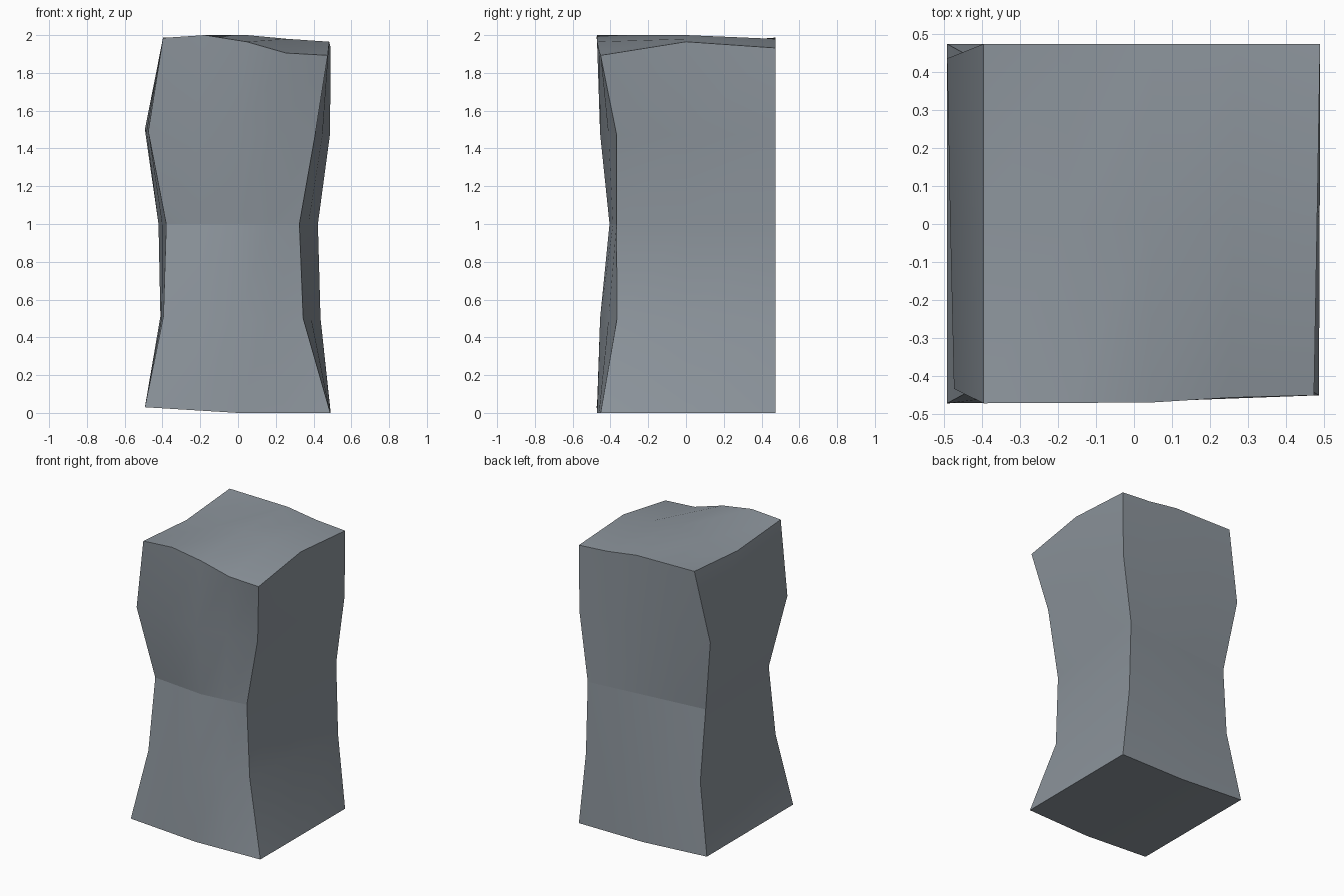
import bpy, bmesh
from mathutils import Vector

if "Cube" in bpy.data.objects:
    bpy.data.objects.remove(bpy.data.objects["Cube"])

# Outline control points (x, y) per height level, in the order:
# front-left, front-mid, front-right, right-mid, back-right, back-mid, back-left, left-mid
LEVELS = [
    [(-.493, -.473), (0, -.47), (.488, -.452), (.49, 0), (.491, .475), (0, .475), (-.493, .475), (-.493, 0)],
    [(-.395, -.42), (0, -.455), (.345, -.365), (.388, 0), (.437, .475), (0, .455), (-.411, .43), (-.404, 0)],
    [(-.38, -.366), (0, -.405), (.325, -.368), (.373, 0), (.423, .475), (0, .43), (-.421, .385), (-.402, 0)],
    [(-.475, -.435), (0, -.455), (.408, -.367), (.447, 0), (.487, .475), (0, .46), (-.493, .437), (-.485, 0)],
    [(-.397, -.473), (.045, -.471), (.475, -.452), (.483, 0), (.491, .475), (.05, .475), (-.397, .475), (-.397, 0)],
]
HEIGHTS = [
    [.03, 0, 0, 0, 0, 0, .03, .03],
    [.51, .5, .5, .5, .5, .5, .51, .51],
    [1.0] * 8,
    [1.49, 1.48, 1.47, 1.47, 1.475, 1.48, 1.5, 1.49],
    [1.985, 1.965, 1.893, 1.965, 1.932, 1.98, 1.987, 1.95],
]


def ring_points(xy, zs):
    """Twelve-point ring: the wide sides get extra quarter points."""
    p = [Vector((x, y, z)) for (x, y), z in zip(xy, zs)]
    return [p[0], (p[0] + p[1]) / 2, p[1], (p[1] + p[2]) / 2, p[2], p[3],
            p[4], (p[4] + p[5]) / 2, p[5], (p[5] + p[6]) / 2, p[6], p[7]]


bm = bmesh.new()
points = [ring_points(xy, zs) for xy, zs in zip(LEVELS, HEIGHTS)]
points[4][1].z = 2.0                             # wavy front and back rims
points[4][3] = Vector((.255, -.458, 1.905))
points[4][7].z = 1.948
rings = [[bm.verts.new(p) for p in ring] for ring in points]

# Side walls
for lower, upper in zip(rings, rings[1:]):
    for i in range(12):
        j = (i + 1) % 12
        bm.faces.new((lower[i], lower[j], upper[j], upper[i]))


def cap(ring, centre_z, flip):
    """Close a ring with a 4 x 2 grid of quads."""
    mid = [bm.verts.new(((ring[i].co.x + ring[10 - i].co.x) / 2, 0, z))
           for i, z in zip((1, 2, 3), centre_z)]
    rows = [ring[0:5], [ring[11]] + mid + [ring[5]], ring[10:5:-1]]
    for a, b in zip(rows, rows[1:]):
        for i in range(4):
            quad = [a[i], a[i + 1], b[i + 1], b[i]]
            bm.faces.new(quad[::-1] if flip else quad)


# Top and bottom
cap(rings[4], (1.965, 2.0, 1.98), False)
cap(rings[0], (.015, 0, 0), True)

# Smooth faces with crisp rims, corners and a waist crease at front and back
for f in bm.faces:
    f.smooth = True


def mark(a, b):
    bm.edges.get((a, b)).smooth = False


for ring in (rings[0], rings[4]):
    for i in range(12):
        mark(ring[i], ring[(i + 1) % 12])
for lower, upper in zip(rings, rings[1:]):
    for i in (0, 4, 6, 10):
        mark(lower[i], upper[i])
for i in (0, 1, 2, 3, 6, 7, 8, 9):
    mark(rings[2][i], rings[2][i + 1])

mesh = bpy.data.meshes.new("stone_pillar")
bm.to_mesh(mesh)
bm.free()
pillar = bpy.data.objects.new("stone_pillar", mesh)
bpy.context.collection.objects.link(pillar)

# Blue-grey stone
stone = bpy.data.materials.new("blue_grey_stone")
stone.diffuse_color = (.27, .305, .34, 1)
stone.use_nodes = True
stone.node_tree.nodes["Principled BSDF"].inputs["Base Color"].default_value = stone.diffuse_color
mesh.materials.append(stone)
